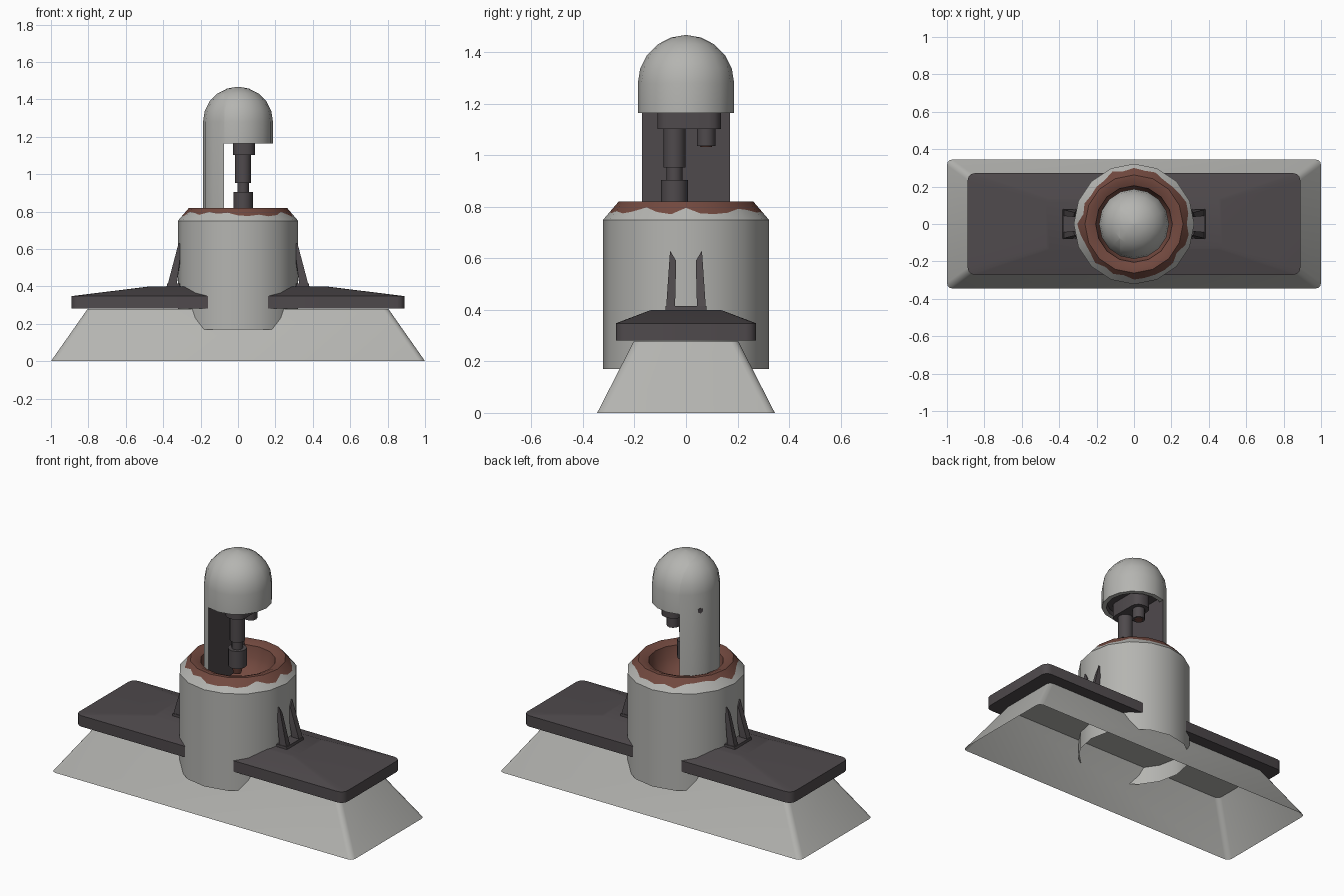
import bpy, bmesh, math, random
from mathutils import Vector

if "Cube" in bpy.data.objects:
    bpy.data.objects.remove(bpy.data.objects["Cube"])
random.seed(4)


def mat(name, col):
    m = bpy.data.materials.new(name)
    m.diffuse_color = (*col, 1)
    m.use_nodes = True
    m.node_tree.nodes["Principled BSDF"].inputs["Base Color"].default_value = m.diffuse_color
    return m


LIGHT = mat("light_grey", (0.46, 0.46, 0.44))
DARK = mat("dark_grey", (0.078, 0.068, 0.073))
RED = mat("rust_red", (0.17, 0.067, 0.05))
MATS = [LIGHT, DARK, RED]


def finish(name, bm):
    bmesh.ops.remove_doubles(bm, verts=bm.verts, dist=1e-5)
    bmesh.ops.recalc_face_normals(bm, faces=bm.faces)
    me = bpy.data.meshes.new(name)
    bm.to_mesh(me)
    bm.free()
    for m in MATS:
        me.materials.append(m)
    ob = bpy.data.objects.new(name, me)
    bpy.context.collection.objects.link(ob)
    bpy.ops.object.select_all(action='DESELECT')
    ob.select_set(True)
    bpy.context.view_layer.objects.active = ob
    bpy.ops.object.shade_smooth_by_angle(angle=math.radians(35))
    return ob


def loft(loops, mats, cap_start=True, cap_end=True):
    """Skin rings of equal point count; mats gives one colour per band."""
    bm = bmesh.new()
    rings = [[bm.verts.new(p) for p in lp] for lp in loops]
    n = len(rings[0])
    for k in range(len(rings) - 1):
        a, b = rings[k], rings[k + 1]
        for i in range(n):
            j = (i + 1) % n
            bm.faces.new((a[i], a[j], b[j], b[i])).material_index = mats[k]
    if cap_start:
        bm.faces.new(rings[0][::-1]).material_index = mats[0]
    if cap_end:
        bm.faces.new(rings[-1]).material_index = mats[-1]
    return bm


def ring(r, z, n=16, x=0, y=0):
    return [(x + r * math.cos(2 * math.pi * i / n), y + r * math.sin(2 * math.pi * i / n), z)
            for i in range(n)]


def rounded_rect(hx, hy, r, z, steps=3):
    pts = []
    for q, (sx, sy) in enumerate([(1, 1), (-1, 1), (-1, -1), (1, -1)]):
        for k in range(steps + 1):
            a = math.pi / 2 * (q + k / steps)
            pts.append((sx * (hx - r) + r * math.cos(a), sy * (hy - r) + r * math.sin(a), z))
    return pts


def turned(name, prof, x, y, mats, n=12):
    return finish(name, loft([ring(r, z, n, x, y) for r, z in prof], mats))


# Flared skirt, open underneath
finish("base_skirt", loft([rounded_rect(1.0, 0.345, 0.03, 0), rounded_rect(0.805, 0.203, 0.03, 0.278)],
                          [0], cap_start=False))

# Dark hipped deck resting on the skirt
finish("deck", loft([rounded_rect(0.89, 0.272, 0.04, 0.282), rounded_rect(0.89, 0.272, 0.04, 0.348),
                     rounded_rect(0.47, 0.135, 0.02, 0.40)], [1, 1]))

# Drum with a chipped red rim and a red bowl inside
N = 32


def facet_ring(r, z, jag=0.0):
    pts = []
    for i in range(N):
        t = random.uniform(-jag, jag)           # slide along the chamfer
        rr = (r - 0.06 * t) * (math.cos(math.pi / 16) if i % 2 else 1)
        a = 2 * math.pi * i / N
        pts.append((rr * math.cos(a), rr * math.sin(a), z + 0.07 * t))
    return pts


drum = [(0.322, 0.17), (0.322, 0.75), (0.292, 0.785), (0.262, 0.82), (0.24, 0.82), (0.205, 0.805),
        (0.192, 0.74), (0.155, 0.68), (0.09, 0.645), (0.02, 0.635)]
finish("drum", loft([facet_ring(r, z, 0.2 if k == 2 else 0) for k, (r, z) in enumerate(drum)],
                    [0, 0] + [2] * 7, cap_start=False))

# Domed head and the rear arm are one round form split at x = -0.075
CUT = -0.075
R = 0.187
dome = [(R * math.cos(a), 1.28 + R * math.sin(a)) for a in (math.radians(18 * k) for k in range(5))]
dome.append((0.004, 1.467))


def split_form(name, prof, mats, keep_right, cap_mat):
    bm = loft([ring(r, z) for r, z in prof], mats)
    cut = bmesh.ops.bisect_plane(bm, geom=bm.verts[:] + bm.edges[:] + bm.faces[:], plane_co=(CUT, 0, 0),
                                 plane_no=(1, 0, 0), clear_inner=keep_right, clear_outer=not keep_right)
    edges = [e for e in cut['geom_cut'] if isinstance(e, bmesh.types.BMEdge)]
    for f in bmesh.ops.edgeloop_fill(bm, edges=edges)['faces']:
        f.material_index = cap_mat
    finish(name, bm)


split_form("head", [(0.155, 1.19), (0.16, 1.165), (R, 1.165)] + dome, [1, 0] + [0] * 6, True, 0)
split_form("arm", [(R, 0.68)] + dome, [0] * 6, False, 1)

# Small dark screw on the back of the arm
a = math.radians(150)
out = Vector((math.cos(a), math.sin(a), 0))
bm = bmesh.new()
bmesh.ops.create_cone(bm, cap_ends=True, segments=6, radius1=0.016, radius2=0.016, depth=0.012)
bmesh.ops.transform(bm, matrix=out.to_track_quat('Z', 'Y').to_matrix().to_4x4(), verts=bm.verts)
bmesh.ops.translate(bm, vec=out * 0.181 + Vector((0, 0, 1.18)), verts=bm.verts)
for f in bm.faces:
    f.material_index = 1
finish("arm_screw", bm)

# Tool carrier under the head
plate = [[(x + 0.032, y + 0.012, z) for x, y, z in rounded_rect(0.058, 0.123, 0.045, h)] for h in (1.103, 1.2)]
finish("tool_plate", loft(plate, [1]))

# Main stepped spindle with a red tip, and a short second tool
turned("spindle", [(0.022, 0.755), (0.032, 0.80), (0.052, 0.80), (0.052, 0.905), (0.031, 0.905),
                   (0.031, 0.953), (0.043, 0.953), (0.043, 1.12)], 0.027, -0.045, [2, 1, 1, 1, 1, 1, 1])
turned("short_tool", [(0.022, 1.033), (0.024, 1.037), (0.036, 1.037), (0.036, 1.12)], 0.03, 0.078, [2, 1, 1])

# Slanted brace pairs with a foot frame on each side
for side, label in ((1, "right"), (-1, "left")):
    for sy, end in ((-1, "front"), (1, "back")):
        low = [(0.33, 0.043, 0.395), (0.38, 0.043, 0.395), (0.38, 0.078, 0.395), (0.33, 0.078, 0.395)]
        top = [(0.30, 0.038, 0.59), (0.322, 0.038, 0.59), (0.318, 0.062, 0.63), (0.30, 0.062, 0.63)]
        finish(f"brace_{label}_{end}",
               loft([[(side * x, sy * y, z) for x, y, z in lp] for lp in (low, top)], [1]))
    foot = [[(x + side * 0.345, y, z) for x, y, z in rounded_rect(hx, 0.08, 0.004, z0)]
            for hx, z0 in ((0.038, 0.39), (0.034, 0.415))]
    finish(f"brace_foot_{label}", loft(foot, [1]))
